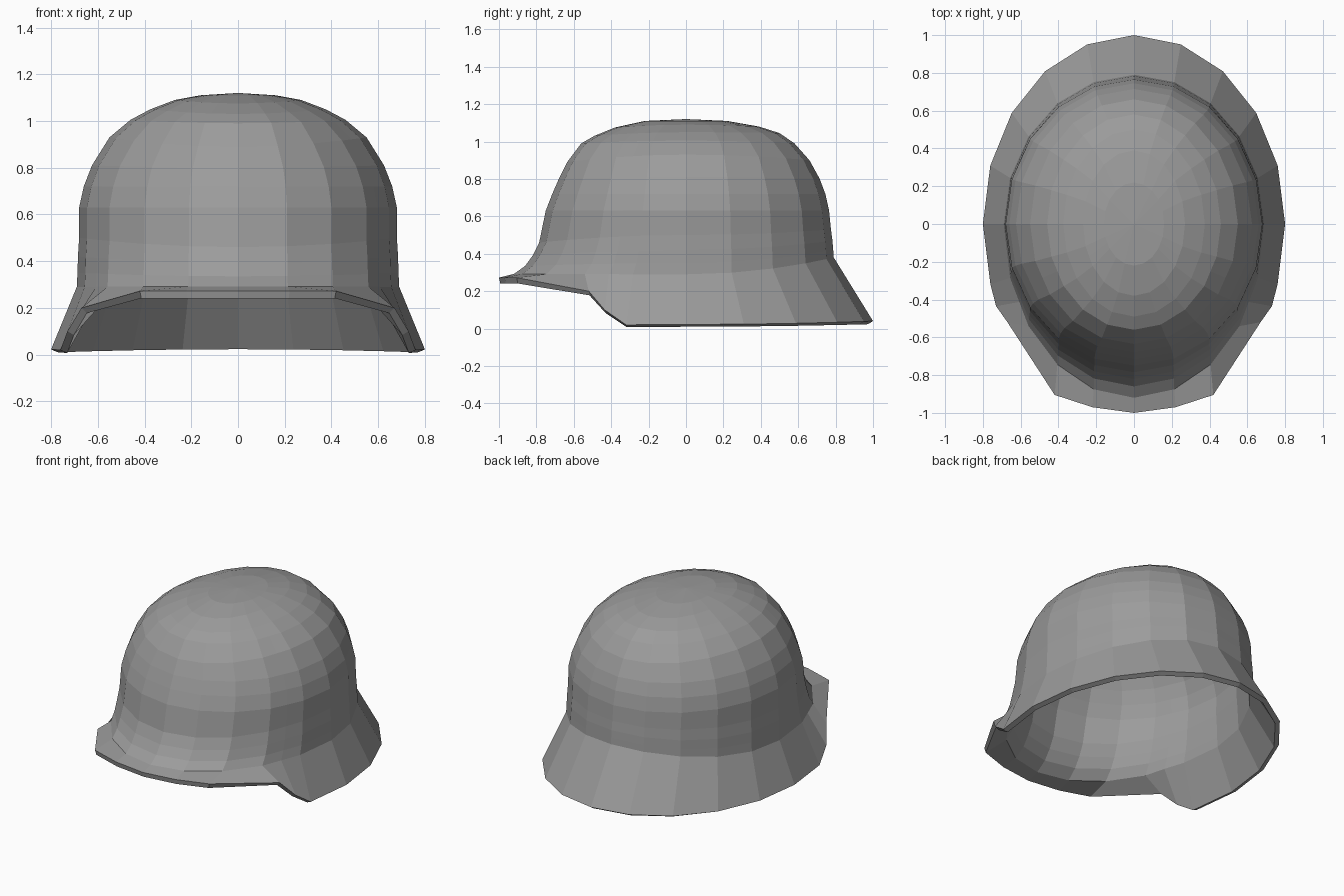
import bpy, bmesh
from math import sin, cos, radians

if "Cube" in bpy.data.objects:
    bpy.data.objects.remove(bpy.data.objects["Cube"])

# Shell rings, top to bottom: half width, front depth, back depth, z at front / side / back
RINGS = [
    (.16, .22, .22, 1.11, 1.11, 1.11),
    (.27, .38, .39, 1.075, 1.09, 1.08),
    (.375, .49, .50, 1.03, 1.05, 1.045),
    (.46, .56, .58, .99, 1.005, .99),
    (.55, .635, .66, .89, .93, .90),
    (.625, .68, .715, .80, .81, .80),
    (.66, .715, .745, .72, .72, .72),
    (.68, .75, .765, .63, .63, .63),
    (.68, .785, .775, .46, .50, .53),
    (.685, .82, .783, .39, .42, .47),
    (.687, .86, .787, .335, .35, .42),
    (.69, .92, .79, .292, .29, .38),
]
# Rim: visor, step down at the temple, then the flared skirt
RIM_FRONT = [(0, -1, .272), (.22, -.97, .272), (.42, -.905, .272),
             (.67, -.52, .2), (.73, -.435, .1), (.76, -.32, .02)]


def ring_point(ring, deg):
    w, yf, yb, zf, zs, zb = ring
    s, c = sin(radians(deg)), cos(radians(deg))
    depth, z_end = (yf, zf) if c > 0 else (yb, zb)
    return (w * s, -depth * c, zs + (z_end - zs) * c * c)


def ring_half(ring):
    pts = [ring_point(ring, 18 * i) for i in range(11)]
    # extra column on the chord, feeding the temple step
    pts.insert(4, tuple((a + b) / 2 for a, b in zip(pts[3], pts[4])))
    return pts


rows = [ring_half(r) for r in RINGS]
rim_back = [ring_point((.8, 1, 1, .02, .022, .04), 18 * i) for i in range(5, 11)]
rows.append(RIM_FRONT + rim_back)

# Right half of the shell
bm = bmesh.new()
apex = bm.verts.new((0, 0, 1.12))
grid = []
for row in rows:
    grid.append([bm.verts.new((0 if abs(x) < 1e-4 else x, y, z)) for x, y, z in row])
for c in range(len(grid[0]) - 1):
    bm.faces.new((apex, grid[0][c], grid[0][c + 1]))
    for a, b in zip(grid, grid[1:]):
        bm.faces.new((a[c], b[c], b[c + 1], a[c + 1]))
mesh = bpy.data.meshes.new("helmet_shell")
bm.to_mesh(mesh)
bm.free()
shell = bpy.data.objects.new("helmet_shell", mesh)
bpy.context.collection.objects.link(shell)

# Dark grey finish
paint = bpy.data.materials.new("dark_grey")
paint.diffuse_color = (.33, .33, .33, 1)
paint.use_nodes = True
paint.node_tree.nodes["Principled BSDF"].inputs["Base Color"].default_value = paint.diffuse_color
mesh.materials.append(paint)

# Mirror to the left, then thicken inward
mirror = shell.modifiers.new("mirror", 'MIRROR')
mirror.use_axis[0] = True
mirror.merge_threshold = .001
solid = shell.modifiers.new("thickness", 'SOLIDIFY')
solid.thickness = .032
solid.offset = -1
